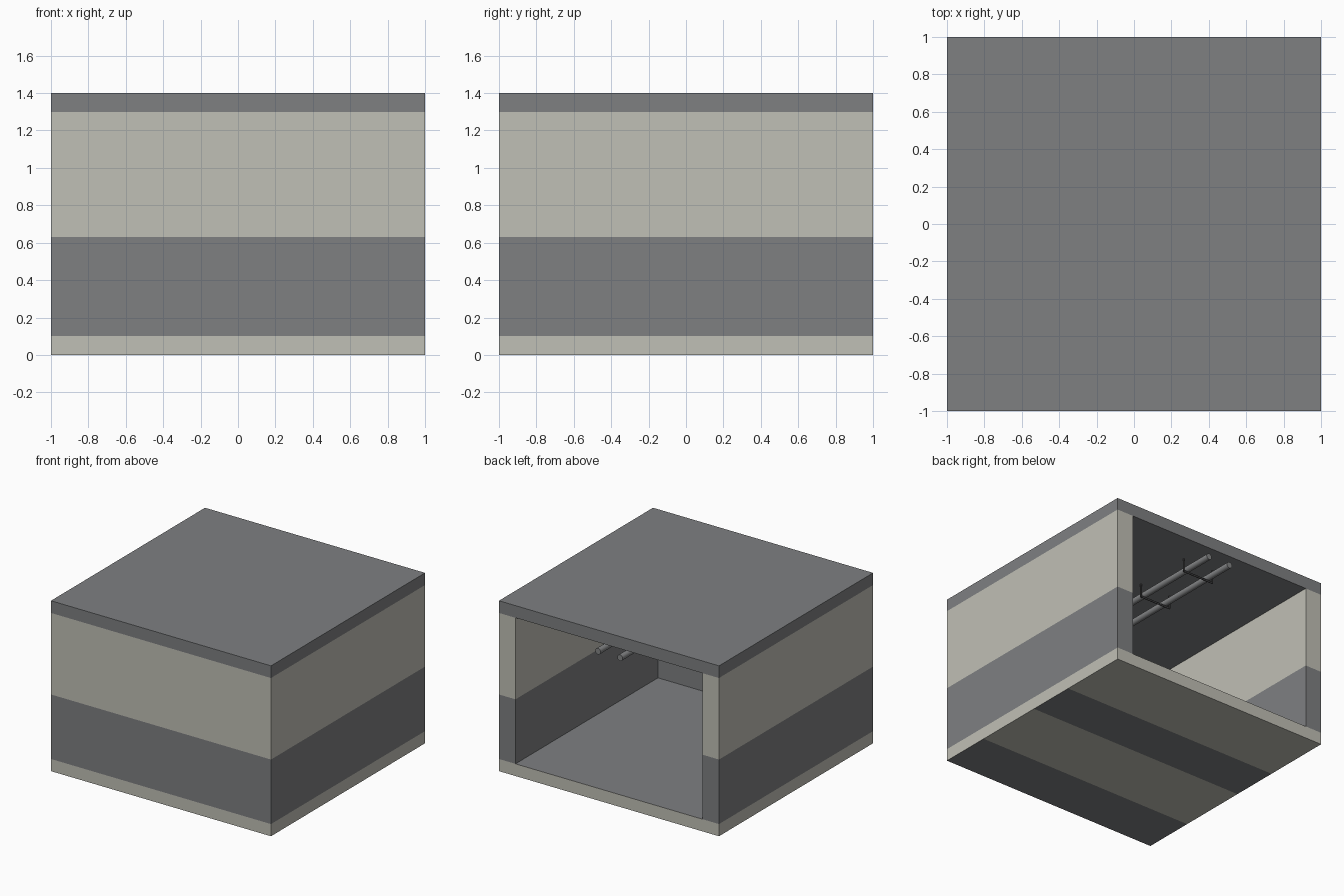
import bpy, bmesh
from mathutils import Vector, Matrix

cube = bpy.data.objects.get("Cube")
if cube:
    bpy.data.objects.remove(cube, do_unlink=True)


def material(name, rgb):
    mat = bpy.data.materials.new(name)
    mat.use_nodes = True
    mat.diffuse_color = (*rgb, 1)
    mat.node_tree.nodes["Principled BSDF"].inputs["Base Color"].default_value = (*rgb, 1)
    return mat


GREY = material("concrete grey", (0.21, 0.215, 0.222))
BEIGE = material("plaster beige", (0.53, 0.525, 0.465))
METAL = material("pipe metal", (0.23, 0.235, 0.24))
DARK = material("dark steel", (0.06, 0.06, 0.062))

HALF, WALL = 1.0, 0.15
FLOOR_TOP, WALL_TOP, ROOF_TOP, PAINT_LINE = 0.1, 1.3, 1.4, 0.63


def extrude_outline(name, outline, z0, z1, mats, cuts=(), rule=None):
    """Extrude a flat outline upward, cut it by planes, colour faces by rule."""
    bm = bmesh.new()
    face = bm.faces.new([bm.verts.new((x, y, z0)) for x, y in outline])
    top = bmesh.ops.extrude_face_region(bm, geom=[face])["geom"]
    bmesh.ops.translate(bm, vec=(0, 0, z1 - z0),
                        verts=[v for v in top if isinstance(v, bmesh.types.BMVert)])
    for point, normal in cuts:
        bmesh.ops.bisect_plane(bm, geom=bm.verts[:] + bm.edges[:] + bm.faces[:],
                               plane_co=point, plane_no=normal)
    bmesh.ops.recalc_face_normals(bm, faces=bm.faces)
    if rule:
        for f in bm.faces:
            f.material_index = rule(f.calc_center_median(), f.normal)
    mesh = bpy.data.meshes.new(name)
    bm.to_mesh(mesh)
    bm.free()
    for mat in mats:
        mesh.materials.append(mat)
    obj = bpy.data.objects.new(name, mesh)
    bpy.context.collection.objects.link(obj)
    return obj


def rod(name, start, end, radius, mat, sides=16):
    start, end = Vector(start), Vector(end)
    axis = end - start
    bm = bmesh.new()
    turn = axis.to_track_quat('Z', 'Y').to_matrix().to_4x4()
    bmesh.ops.create_cone(bm, cap_ends=True, segments=sides, radius1=radius, radius2=radius,
                          depth=axis.length,
                          matrix=Matrix.Translation((start + end) / 2) @ turn)
    for f in bm.faces:
        f.smooth = len(f.verts) == 4
    for e in bm.edges:
        e.smooth = all(len(f.verts) == 4 for f in e.link_faces)
    mesh = bpy.data.meshes.new(name)
    bm.to_mesh(mesh)
    bm.free()
    mesh.materials.append(mat)
    obj = bpy.data.objects.new(name, mesh)
    bpy.context.collection.objects.link(obj)


square = [(-HALF, -HALF), (HALF, -HALF), (HALF, HALF), (-HALF, HALF)]

# Floor slab: grey top, beige edges, striped underside
STRIPES = (-0.57, 0.02, 0.42)


def floor_colour(centre, normal):
    if normal.z > 0.5:
        return 0
    if normal.z < -0.5:
        return sum(centre.y > s for s in STRIPES) % 2
    return 1


extrude_outline("floor_slab", square, 0, FLOOR_TOP, (GREY, BEIGE),
                [((0, s, 0), (0, 1, 0)) for s in STRIPES], floor_colour)

# Three walls open at the back, grey below the paint line and beige above
inner = HALF - WALL
u_shape = [(-HALF, HALF), (-HALF, -HALF), (HALF, -HALF), (HALF, HALF),
           (inner, HALF), (inner, -inner), (-inner, -inner), (-inner, HALF)]
extrude_outline("walls", u_shape, FLOOR_TOP, WALL_TOP, (GREY, BEIGE),
                [((0, 0, PAINT_LINE), (0, 0, 1))],
                lambda centre, normal: int(centre.z > PAINT_LINE))

# Roof slab
extrude_outline("roof_slab", square, WALL_TOP, ROOF_TOP, (GREY,))

# Ceiling pipes running front to back
for side, x in (("left", 0.1), ("right", -0.1)):
    rod(side + "_pipe", (x, -inner, 1.225), (x, HALF, 1.225), 0.025, METAL)

# Hangers: a cross bar under the pipes and a drop rod at each end
REACH, BAR_Z = 0.14, 1.195
for i in range(4):
    y = 0.75 - 0.5 * i
    rod(f"hanger_bar_{i + 1}", (-REACH, y, BAR_Z), (REACH, y, BAR_Z), 0.008, DARK, 8)
    for side, x in (("left", REACH), ("right", -REACH)):
        rod(f"hanger_{side}_rod_{i + 1}", (x, y, BAR_Z), (x, y, WALL_TOP), 0.007, DARK, 8)
